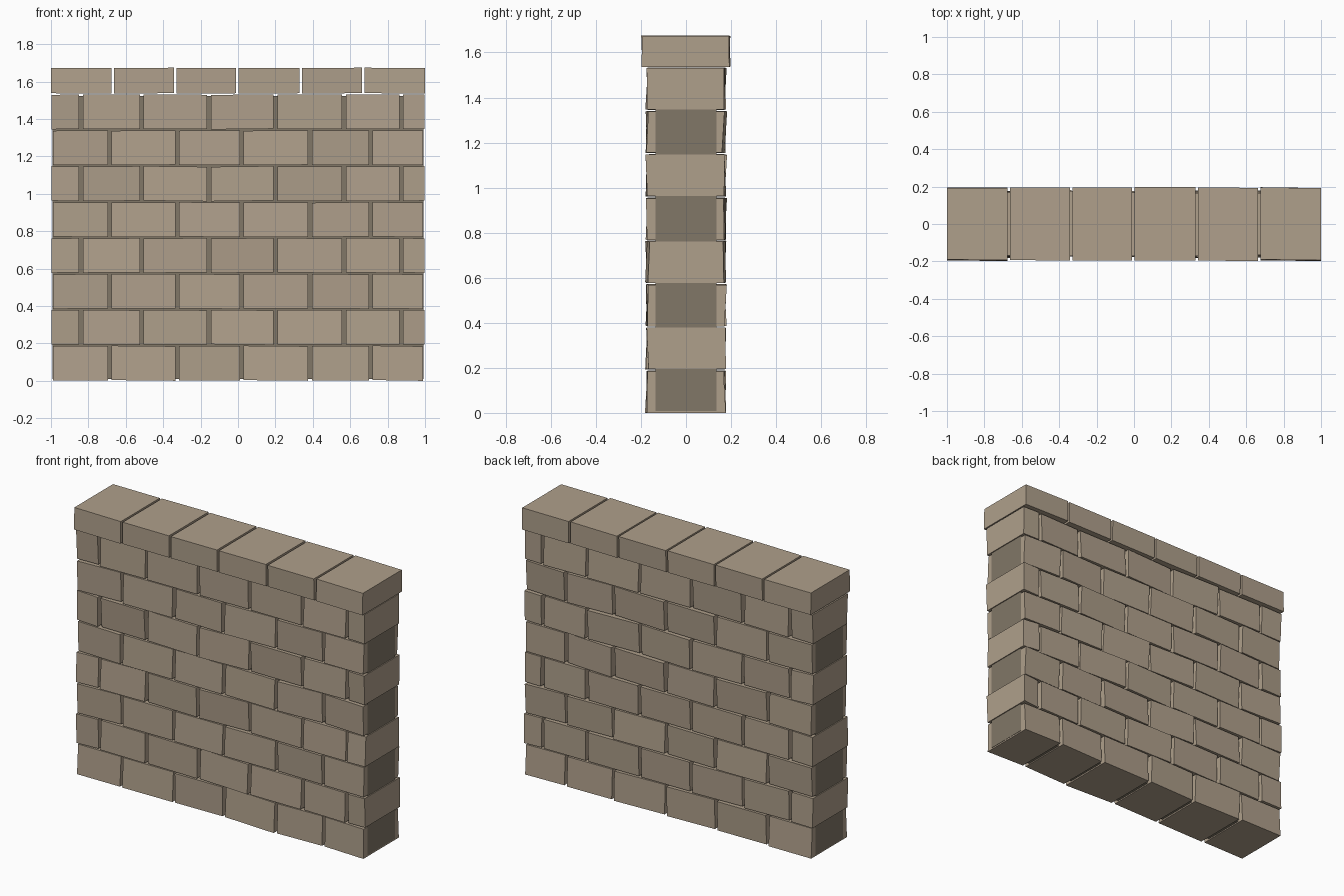
import bpy
import bmesh
import random
from mathutils import Matrix, Vector

random.seed(7)

cube = bpy.data.objects.get("Cube")
if cube:
    bpy.data.objects.remove(cube, do_unlink=True)


def make_material(name, colour):
    mat = bpy.data.materials.new(name)
    mat.use_nodes = True
    mat.diffuse_color = (*colour, 1)
    bsdf = next(n for n in mat.node_tree.nodes if n.type == 'BSDF_PRINCIPLED')
    bsdf.inputs["Base Color"].default_value = (*colour, 1)
    bsdf.inputs["Roughness"].default_value = 0.9
    return mat


stone = make_material("tan stone", (0.43, 0.35, 0.26))
mortar = make_material("dark mortar", (0.22, 0.185, 0.135))


def add_block(bm, x0, x1, depth, z0, z1, tilt=0.0):
    """Add a block whose front and back faces each lean a little."""
    verts = bmesh.ops.create_cube(bm, size=2)["verts"]
    lean = {s: (random.uniform(-tilt, tilt), random.uniform(-tilt, tilt)) for s in (-1, 1)}
    slope = random.uniform(-tilt, tilt) * 0.4
    for v in verts:
        sx, sy, sz = (1 if c > 0 else -1 for c in v.co)
        a, b = lean[sy]
        v.co = Vector((x1 if sx > 0 else x0,
                       sy * (depth + a * sx + b * sz),
                       (z1 if sz > 0 else z0) + slope * sx))


def finish(name, bm, mat):
    mesh = bpy.data.meshes.new(name)
    bm.to_mesh(mesh)
    bm.free()
    mesh.materials.append(mat)
    obj = bpy.data.objects.new(name, mesh)
    bpy.context.collection.objects.link(obj)
    return obj


def build_course(name, joints, end, gap, depth, z0, z1, tilt):
    """Lay one row of blocks between the joint positions."""
    bm = bmesh.new()
    edges = [-end - gap / 2] + joints + [end + gap / 2]
    for a, b in zip(edges, edges[1:]):
        add_block(bm, a + gap / 2, b - gap / 2, depth, z0, z1, tilt)
    finish(name, bm, stone)


# Mortar core, recessed behind the stone faces
core = bmesh.new()
add_block(core, -0.992, 0.992, 0.135, 0.012, 1.525)
finish("mortar_core", core, mortar)

# Eight courses in running bond; alternate courses end in narrow stones
long_joints = [-0.685, -0.325, 0.02, 0.385, 0.71]
offset_joints = [-0.84, -0.515, -0.155, 0.2, 0.567, 0.873]
pitch = 0.192
for i in range(8):
    odd = i % 2
    build_course(f"stone_course_{i + 1}", offset_joints if odd else long_joints,
                 0.998 if odd else 0.99, 0.02, 0.171,
                 i * pitch + 0.005, (i + 1) * pitch - 0.003, 0.006)

# Overhanging capstones
build_course("capstones", [-0.67, -0.335, -0.003, 0.335, 0.67],
             1.0, 0.013, 0.194, 1.54, 1.676, 0.003)

# Rest the lowest stone corner on the ground
objs = [o for o in bpy.context.collection.objects
        if o.type == 'MESH' and o.name.startswith(("stone_course", "mortar", "capstones"))]
lowest = min(v.co.z for o in objs for v in o.data.vertices)
for o in objs:
    o.data.transform(Matrix.Translation((0, 0, -lowest)))
